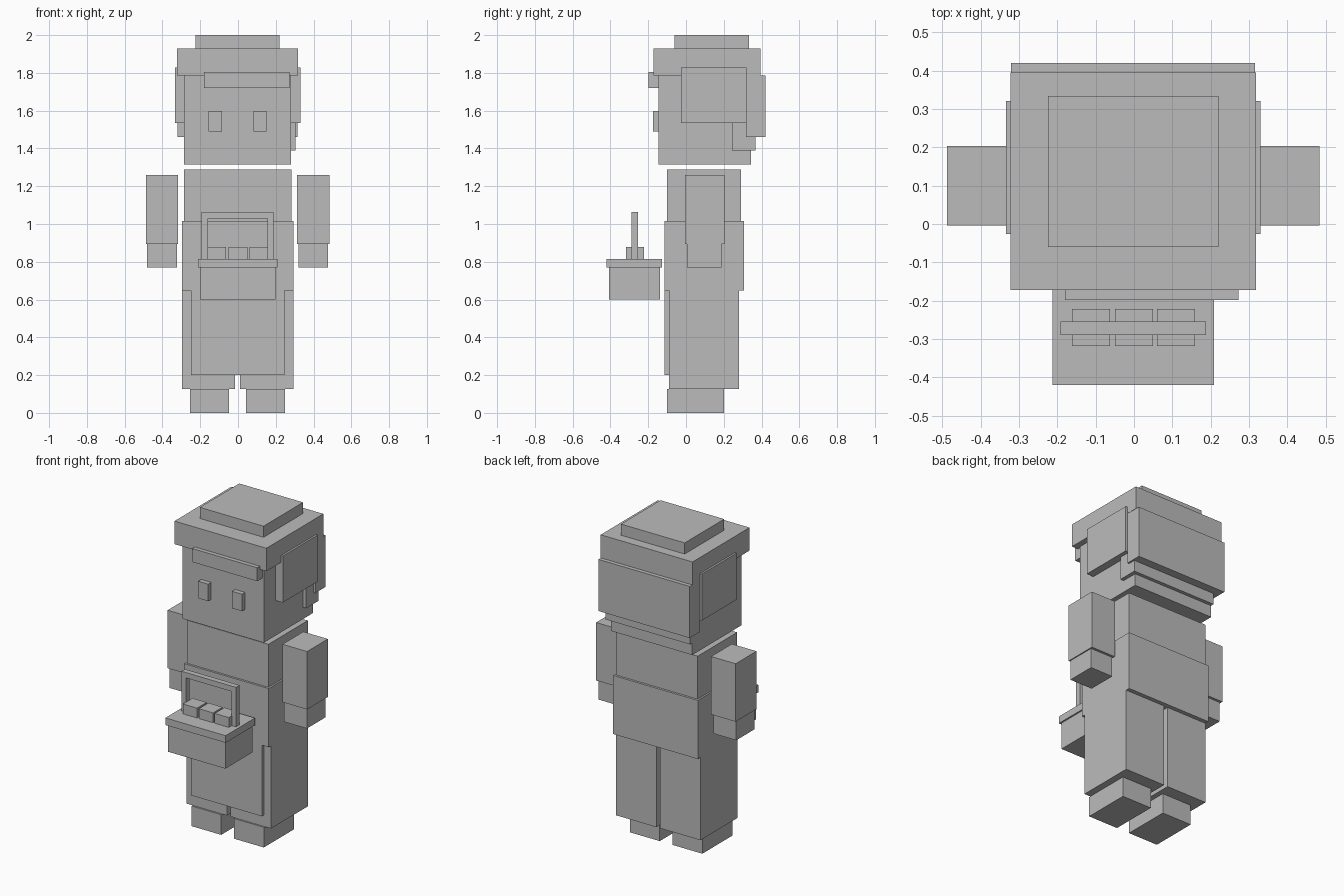
import bpy
import bmesh
from mathutils import Vector

default_cube = bpy.data.objects.get("Cube")
if default_cube:
    bpy.data.objects.remove(default_cube, do_unlink=True)

# One plain grey for the whole figure
grey = bpy.data.materials.new("plain_grey")
grey.use_nodes = True
grey.diffuse_color = (0.5, 0.5, 0.5, 1)
grey.node_tree.nodes["Principled BSDF"].inputs["Base Color"].default_value = grey.diffuse_color

# The paired parts mirror about this slightly shifted middle plane
MIDDLE = -0.002


def box(name, x, y, z):
    """Flat-faced block filling the given (min, max) ranges."""
    low, high = (Vector(corner) for corner in zip(x, y, z))
    size, centre = high - low, (low + high) / 2
    bm = bmesh.new()
    bmesh.ops.create_cube(bm, size=1)
    bmesh.ops.scale(bm, vec=size, verts=bm.verts)
    mesh = bpy.data.meshes.new(name)
    bm.to_mesh(mesh)
    bm.free()
    mesh.materials.append(grey)
    block = bpy.data.objects.new(name, mesh)
    block.location = centre
    bpy.context.collection.objects.link(block)
    return block


def centred(name, half_width, y, z):
    """Block placed symmetrically across the middle plane."""
    return box(name, (MIDDLE - half_width, MIDDLE + half_width), y, z)


def pair(name, inner, outer, y, z):
    """Left and right copies of a block, given its distances from the middle."""
    box("left_" + name, (MIDDLE + inner, MIDDLE + outer), y, z)
    box("right_" + name, (MIDDLE - outer, MIDDLE - inner), y, z)


# Head and face
centred("head", half_width=0.283, y=(-0.145, 0.345), z=(1.315, 1.9))
pair("eye", inner=0.083, outer=0.153, y=(-0.175, -0.14), z=(1.49, 1.597))

# Hair
centred("hair_cap", half_width=0.32, y=(-0.172, 0.395), z=(1.785, 1.93))
centred("hair_crown", half_width=0.222, y=(-0.06, 0.333), z=(1.92, 2))
centred("back_hair", half_width=0.318, y=(0.318, 0.42), z=(1.46, 1.785))
box("nape_hair", x=(-0.285, 0.305), y=(0.243, 0.367), z=(1.39, 1.535))
box("fringe", x=(-0.18, 0.272), y=(-0.198, -0.14), z=(1.72, 1.805))
pair("side_hair", inner=0.27, outer=0.332, y=(-0.026, 0.32), z=(1.535, 1.828))

# Torso and apron
centred("chest", half_width=0.284, y=(-0.1, 0.292), z=(1, 1.288))
centred("tunic", half_width=0.295, y=(-0.113, 0.306), z=(0.648, 1.017))
centred("apron", half_width=0.247, y=(-0.113, -0.08), z=(0.2, 0.648))

# Limbs
pair("leg", inner=0.013, outer=0.295, y=(-0.09, 0.28), z=(0.127, 0.648))
pair("foot", inner=0.045, outer=0.252, y=(-0.1, 0.2), z=(0, 0.127))
pair("arm", inner=0.315, outer=0.486, y=(-0.004, 0.203), z=(0.895, 1.26))
pair("hand", inner=0.321, outer=0.479, y=(0.004, 0.187), z=(0.77, 0.895))

# Basket
centred("basket_body", half_width=0.2, y=(-0.408, -0.138), z=(0.6, 0.77))
centred("basket_rim", half_width=0.21, y=(-0.42, -0.128), z=(0.77, 0.815))

# Basket handle: two posts and a crossbar
HANDLE_DEPTH = (-0.289, -0.254)
pair("handle_post", inner=0.158, outer=0.19, y=HANDLE_DEPTH, z=(0.81, 1.03))
centred("handle_bar", half_width=0.19, y=HANDLE_DEPTH, z=(1.03, 1.064))

# Row of goods in the basket
for place, offset in zip(("right", "middle", "left"), (-0.112, 0, 0.11)):
    box(place + "_basket_item", x=(offset - 0.05, offset + 0.049),
        y=(-0.318, -0.222), z=(0.81, 0.877))
